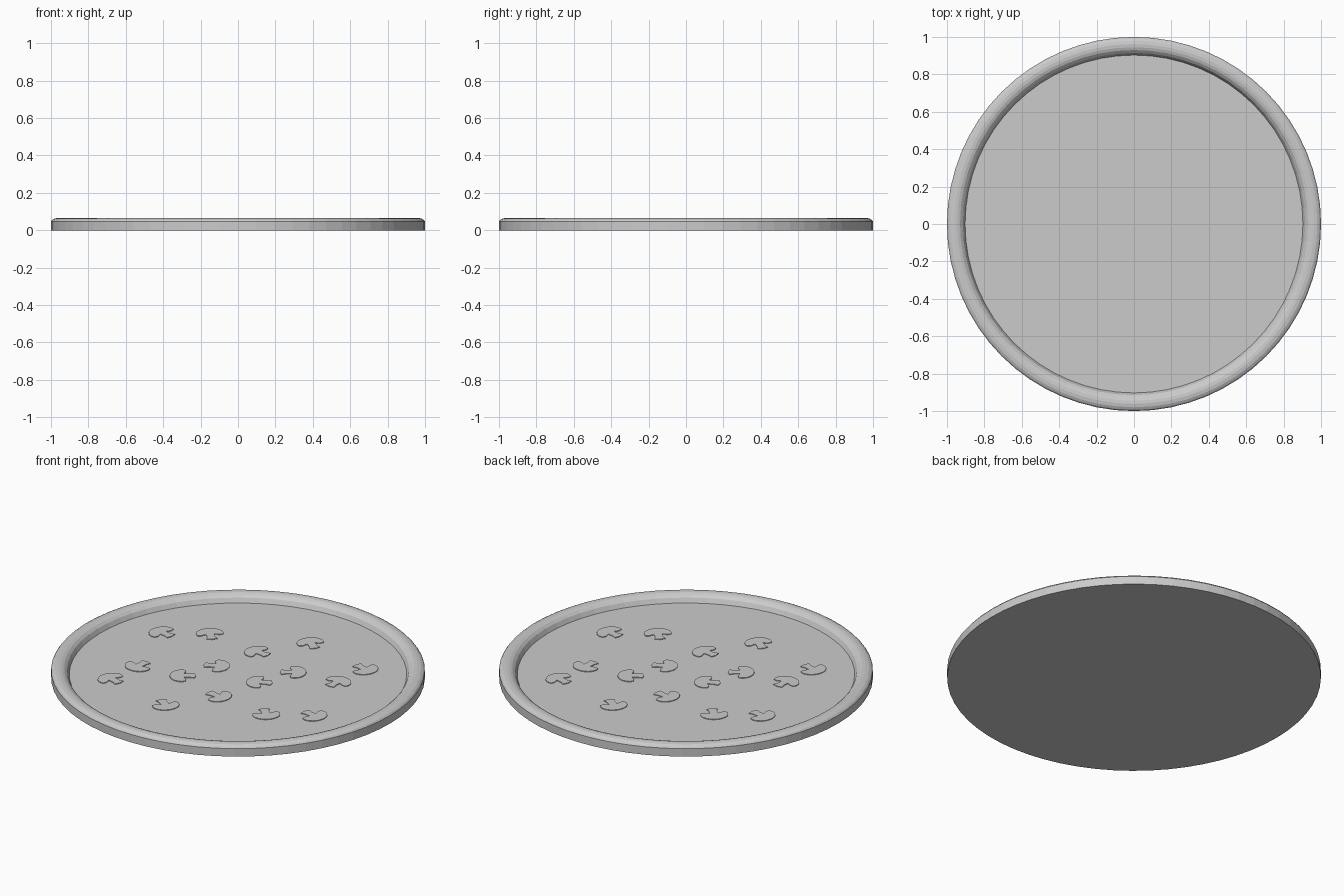
import bpy, bmesh, math
from mathutils import Matrix

if "Cube" in bpy.data.objects:
    bpy.data.objects.remove(bpy.data.objects["Cube"])

grey = bpy.data.materials.new("light_grey")
grey.diffuse_color = (0.6, 0.6, 0.6, 1)
grey.use_nodes = True
grey.node_tree.nodes["Principled BSDF"].inputs["Base Color"].default_value = grey.diffuse_color


def finish(bm, name):
    bmesh.ops.recalc_face_normals(bm, faces=bm.faces)
    me = bpy.data.meshes.new(name)
    bm.to_mesh(me)
    bm.free()
    me.materials.append(grey)
    ob = bpy.data.objects.new(name, me)
    bpy.context.collection.objects.link(ob)
    return ob


# Round base with a raised, rounded crust: one revolved profile
SEG = 64
FLOOR = 0.02
profile = [(1, 0), (1, 0.047), (0.993, 0.056), (0.98, 0.063), (0.962, 0.066),
           (0.945, 0.0645), (0.93, 0.059), (0.915, 0.046), (0.903, FLOOR)]
bm = bmesh.new()
rings = []
for r, z in profile:
    rings.append([bm.verts.new((r * math.cos(2 * math.pi * i / SEG),
                                r * math.sin(2 * math.pi * i / SEG), z))
                  for i in range(SEG)])
for a, b in zip(rings, rings[1:]):
    for i in range(SEG):
        j = (i + 1) % SEG
        bm.faces.new((a[i], a[j], b[j], b[i]))
bm.faces.new(rings[0])
bm.faces.new(rings[-1])
finish(bm, "crust_base")


# Flat mushroom slice: domed cap, curled lower lip and a flared stem
def mushroom(name, u, v, angle):
    pts = [(0.075 * math.cos(t), 0.065 * math.sin(t))
           for t in (math.pi * k / 12 for k in range(13))]
    pts += [(-0.07, -0.018), (-0.05, -0.022), (-0.022, -0.01),
            (-0.022, -0.045), (-0.03, -0.068), (0, -0.076),
            (0.03, -0.068), (0.022, -0.045), (0.022, -0.01),
            (0.05, -0.022), (0.07, -0.018)]
    bm = bmesh.new()
    low = [bm.verts.new((x, y, FLOOR)) for x, y in pts]
    face = bm.faces.new(low)
    new = bmesh.ops.extrude_face_region(bm, geom=[face])["geom"]
    bmesh.ops.translate(bm, vec=(0, 0, 0.004),
                        verts=[g for g in new if isinstance(g, bmesh.types.BMVert)])
    m = (Matrix.Rotation(math.radians(45), 4, 'Z') @ Matrix.Translation((u, v, 0))
         @ Matrix.Rotation(math.radians(angle), 4, 'Z'))
    bmesh.ops.transform(bm, matrix=m, verts=bm.verts)
    finish(bm, name)


# Toppings come in pairs, turned half a circle about the centre
spots = [(0.31, -0.59, 215), (0.06, -0.53, 180), (0.45, 0.32, 10),
         (-0.68, 0.06, 30), (-0.51, 0.19, 130), (-0.30, 0.03, 80),
         (0.15, 0.26, 40), (-0.09, 0.12, 250)]
for i, (u, v, a) in enumerate(spots):
    mushroom(f"mushroom_slice_{i}_a", u, v, a)
    mushroom(f"mushroom_slice_{i}_b", -u, -v, a + 180)
